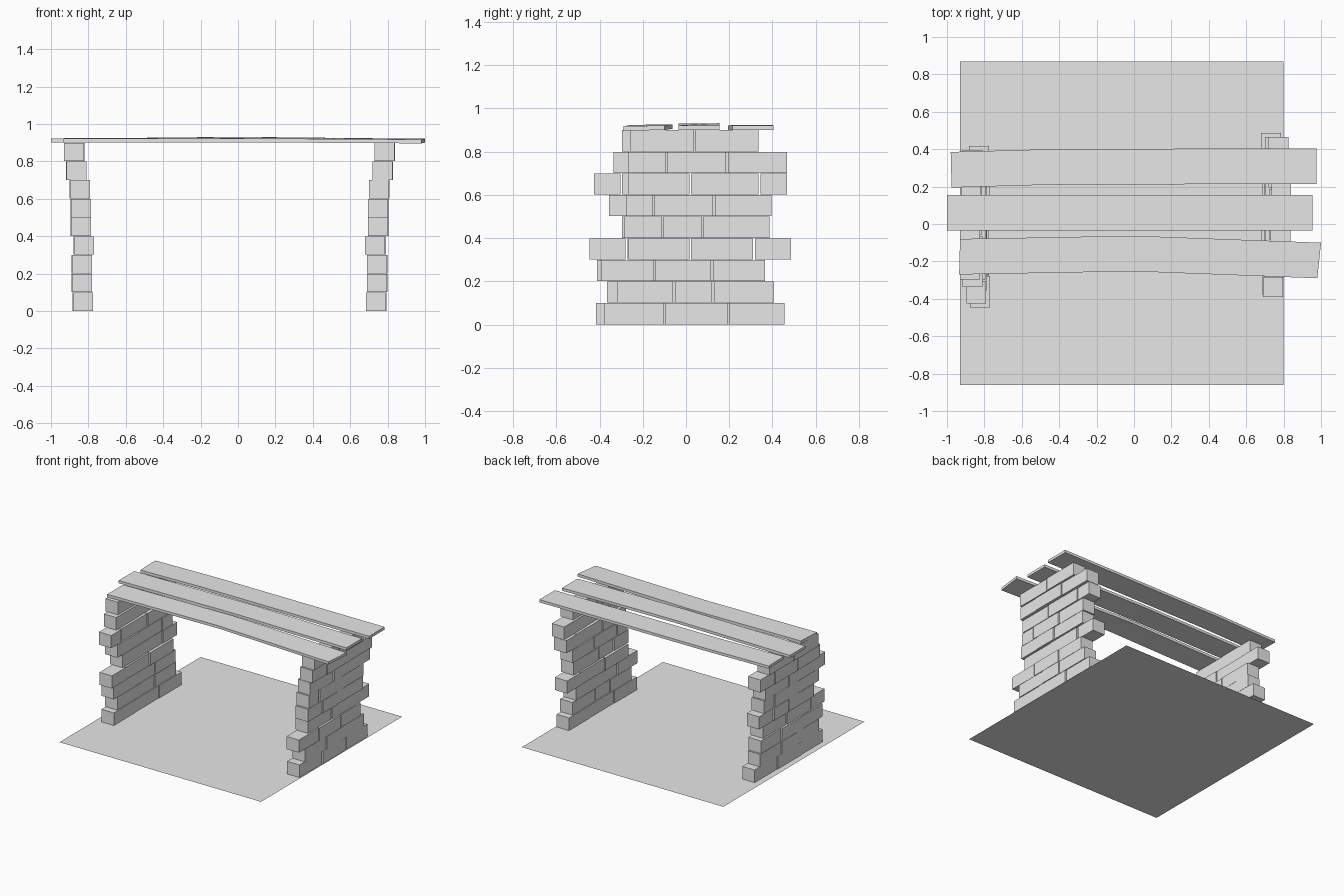
import bpy, bmesh

if "Cube" in bpy.data.objects:
    bpy.data.objects.remove(bpy.data.objects["Cube"])

mat = bpy.data.materials.new("light grey")
mat.diffuse_color = (0.8, 0.8, 0.8, 1)
mat.use_nodes = True
mat.node_tree.nodes["Principled BSDF"].inputs["Base Color"].default_value = mat.diffuse_color


def finish(name, bm):
    bmesh.ops.recalc_face_normals(bm, faces=bm.faces[:])
    me = bpy.data.meshes.new(name)
    bm.to_mesh(me)
    bm.free()
    me.materials.append(mat)
    ob = bpy.data.objects.new(name, me)
    bpy.context.collection.objects.link(ob)
    return ob


def add_box(bm, x0, x1, y0, y1, z0, z1):
    v = [bm.verts.new((x, y, z)) for x in (x0, x1) for y in (y0, y1) for z in (z0, z1)]
    for f in ((0, 1, 3, 2), (4, 6, 7, 5), (0, 4, 5, 1), (2, 3, 7, 6), (0, 2, 6, 4), (1, 5, 7, 3)):
        bm.faces.new([v[i] for i in f])


# Base sheet
bm = bmesh.new()
bm.faces.new([bm.verts.new(p) for p in
              ((-0.93, -0.86, 0), (0.8, -0.86, 0), (0.8, 0.87, 0), (-0.93, 0.87, 0))])
finish("base_sheet", bm)

# Brick courses of the right wall: x start, then the joints along y
courses = [
    (0.685, (-0.38, -0.10, 0.195, 0.46)),
    (0.69, (-0.32, -0.055, 0.125, 0.41)),
    (0.69, (-0.395, -0.145, 0.12, 0.37)),
    (0.68, (-0.27, 0.02, 0.315, 0.49)),
    (0.695, (-0.29, -0.11, 0.075, 0.39)),
    (0.695, (-0.28, -0.15, 0.13, 0.40)),
    (0.70, (-0.27, 0.02, 0.34, 0.47)),
    (0.72, (-0.27, -0.09, 0.19, 0.47)),
    (0.73, (-0.26, 0.04, 0.34)),
]
# The left wall is the right one turned half round, with a few courses slid
slide = {2: -0.085, 4: 0.05, 7: 0.09}
GAP, DEPTH = 0.004, 0.11


def build_wall(name, turned):
    bm = bmesh.new()
    for k, (x, joints) in enumerate(courses):
        for i, (a, b) in enumerate(zip(joints, joints[1:])):
            dx = 0.004 * (i % 2)
            x0, x1 = x + dx, x + DEPTH - 0.004 + dx
            y0, y1 = a + GAP, b - GAP
            if turned:
                s = 0.04 + slide.get(k, 0)
                x0, x1 = -0.09 - x1, -0.09 - x0
                y0, y1 = s - y1, s - y0
            add_box(bm, x0, x1, y0, y1, k * 0.1 + 0.001, k * 0.1 + 0.099)
    finish(name, bm)


build_wall("right_brick_wall", False)
build_wall("left_brick_wall", True)


# Planks: stations of (front x, back x, centre y, front underside z, back underside z)
def build_plank(name, stations, width=0.19, thick=0.021):
    bm = bmesh.new()
    rings = []
    for xf, xb, y, zf, zb in stations:
        pts = ((xf, y - width / 2, zf), (xb, y + width / 2, zb),
               (xb, y + width / 2, zb + thick), (xf, y - width / 2, zf + thick))
        rings.append([bm.verts.new(p) for p in pts])
    for r, s in zip(rings, rings[1:]):
        for i in range(4):
            j = (i + 1) % 4
            bm.faces.new((r[i], r[j], s[j], s[i]))
    bm.faces.new(rings[0])
    bm.faces.new(rings[-1][::-1])
    finish(name, bm)


build_plank("back_plank", [(-0.975, -0.98, 0.29, 0.9, 0.9),
                           (-0.45, -0.45, 0.305, 0.901, 0.901),
                           (0.975, 0.975, 0.31, 0.9, 0.9)])
build_plank("middle_plank", [(-1, -1, 0.06, 0.9, 0.9),
                             (0, 0, 0.06, 0.909, 0.91),
                             (0.955, 0.955, 0.06, 0.9, 0.9)])
build_plank("front_plank", [(-0.935, -0.93, -0.175, 0.9, 0.903),
                            (0, 0, -0.158, 0.902, 0.905),
                            (0.98, 1, -0.195, 0.896, 0.9)])
